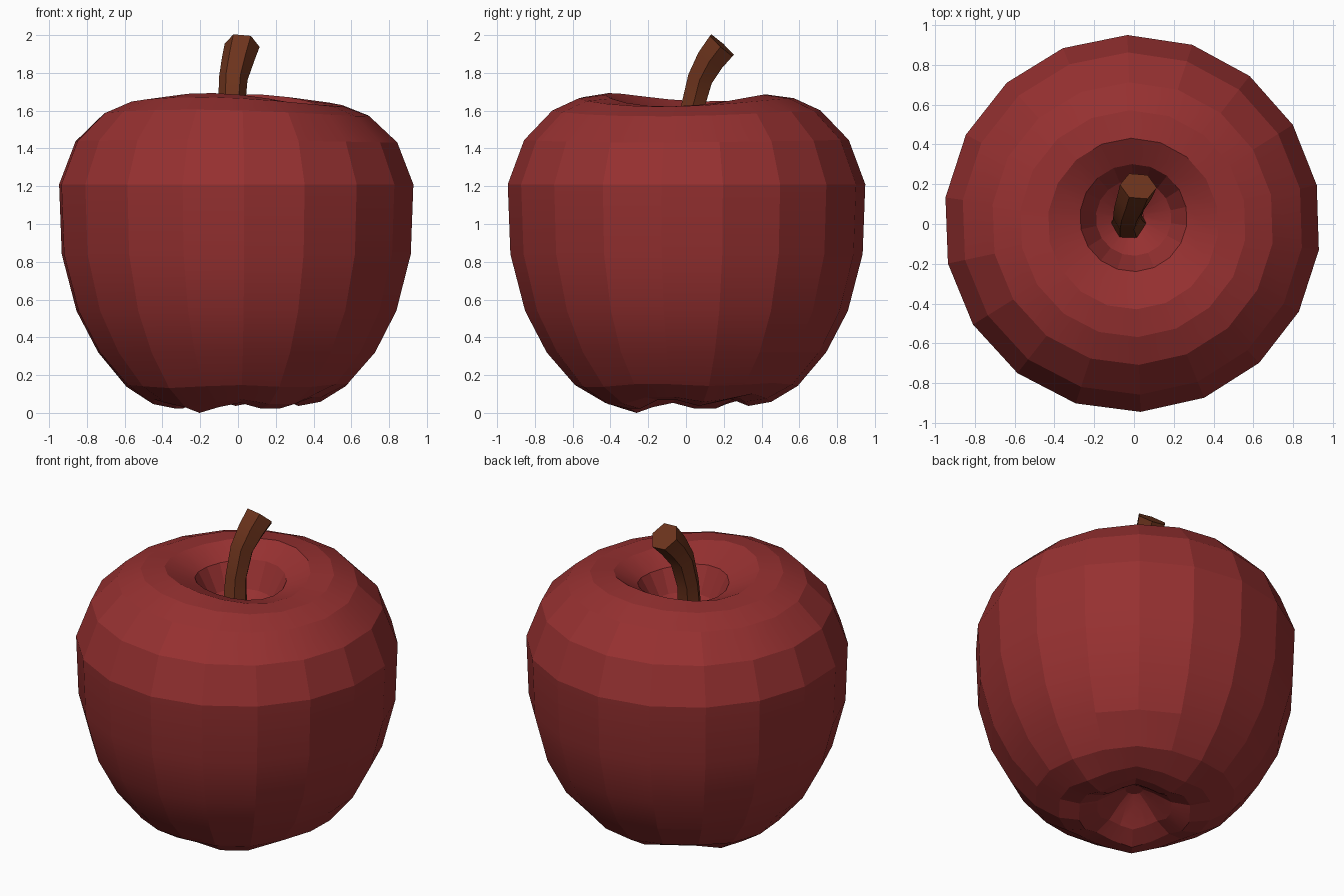
import bpy, bmesh
from math import sin, cos, radians, pi
from mathutils import Vector

cube = bpy.data.objects.get("Cube")
if cube:
    bpy.data.objects.remove(cube, do_unlink=True)


def material(name, rgb):
    mat = bpy.data.materials.new(name)
    mat.use_nodes = True
    mat.diffuse_color = (*rgb, 1)
    mat.node_tree.nodes["Principled BSDF"].inputs["Base Color"].default_value = (*rgb, 1)
    return mat


def skin_rings(name, rings, mat, smooth_angle):
    """Bridge a stack of vertex rings and cap both ends."""
    bm = bmesh.new()
    loops = [[bm.verts.new(p) for p in ring] for ring in rings]
    n = len(loops[0])
    for a, b in zip(loops, loops[1:]):
        for i in range(n):
            j = (i + 1) % n
            bm.faces.new((a[i], a[j], b[j], b[i]))
    bm.faces.new(loops[0][::-1])
    bm.faces.new(loops[-1])
    bmesh.ops.recalc_face_normals(bm, faces=bm.faces[:])
    mesh = bpy.data.meshes.new(name)
    bm.to_mesh(mesh)
    bm.free()
    mesh.materials.append(mat)
    obj = bpy.data.objects.new(name, mesh)
    bpy.context.collection.objects.link(obj)
    bpy.ops.object.select_all(action="DESELECT")
    obj.select_set(True)
    bpy.context.view_layer.objects.active = obj
    bpy.ops.object.shade_smooth_by_angle(angle=radians(smooth_angle))
    return obj


red = material("apple red", (0.305, 0.03, 0.03))
brown = material("stem brown", (0.152, 0.034, 0.012))

# Fruit profile: radius, height, bottom lobe amount, top wave amount
PROFILE = [
    (0.05, 0.20, 0, 0), (0.12, 0.16, 0.2, 0), (0.22, 0.085, 0.6, 0),
    (0.33, 0.045, 1, 0), (0.45, 0.065, 0.8, 0), (0.59, 0.145, 0.3, 0),
    (0.74, 0.32, 0, 0), (0.855, 0.54, 0, 0), (0.933, 0.84, 0, 0),
    (0.947, 1.21, 0, 0), (0.86, 1.44, 0, 0.2), (0.71, 1.59, 0, 0.5),
    (0.57, 1.65, 0, 0.7), (0.43, 1.662, 0, 1), (0.27, 1.59, 0, 0.5),
    (0.19, 1.44, 0, 0), (0.05, 1.34, 0, 0),
]
SIDES = 18


def fruit_ring(r, z, lobe, wave):
    ring = []
    for i in range(SIDES):
        t = radians(12) + 2 * pi * i / SIDES
        # slightly fuller on one side, with five uneven lobes below and a wavy shoulder
        rad = r * (1 + 0.01 * cos(t - radians(165)))
        base = t - radians(232)
        h = z - lobe * (0.025 * cos(5 * base) + 0.02 * cos(base))
        h += wave * (0.027 * cos(2 * (t - radians(75))) - 0.014 * cos(t))
        shift = 0.03 if z > 1.3 and r < 0.3 else 0
        ring.append((rad * cos(t), rad * sin(t) + shift, h))
    return ring


skin_rings("apple_body", [fruit_ring(*p) for p in PROFILE], red, 14)

# Bent six-sided stem: centre, direction, radius
STEM = [
    ((-0.03, 0.0, 1.30), (0, 0, 1), 0.10),
    ((-0.03, 0.01, 1.42), (0, 0.1, 1), 0.078),
    ((-0.035, 0.03, 1.60), (0.05, 0.2, 1), 0.07),
    ((-0.025, 0.075, 1.77), (0.12, 0.4, 1), 0.076),
    ((0.0, 0.13, 1.87), (0.14, 0.6, 0.85), 0.086),
    ((0.022, 0.19, 1.946), (0.12, 0.67, 0.74), 0.093),
]


def stem_ring(centre, direction, r):
    n = Vector(direction).normalized()
    v = n.cross(Vector((1, 0, 0))).normalized()
    u = v.cross(n)
    return [Vector(centre) + r * (u * cos(a) + v * sin(a))
            for a in (i * pi / 3 for i in range(6))]


skin_rings("stem", [stem_ring(*s) for s in STEM], brown, 30)
